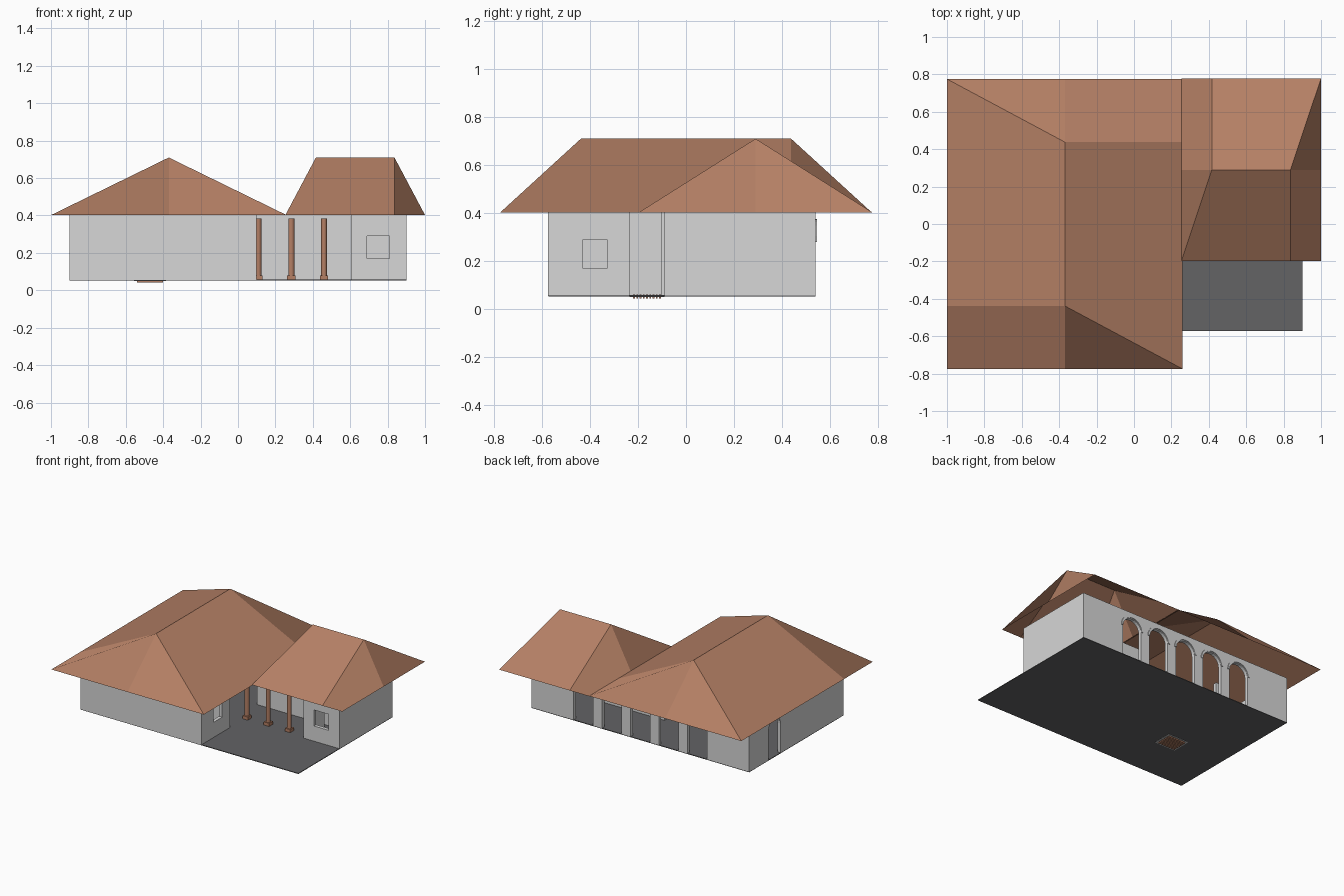
import bpy, bmesh, math
from mathutils import Matrix, Vector

if "Cube" in bpy.data.objects:
    bpy.data.objects.remove(bpy.data.objects["Cube"])

Z0, Z1, T = 0.055, 0.402, 0.026      # floor level, wall top, wall thickness


def material(name, rgb):
    m = bpy.data.materials.new(name)
    m.diffuse_color = (*rgb, 1)
    m.use_nodes = True
    m.node_tree.nodes["Principled BSDF"].inputs["Base Color"].default_value = m.diffuse_color
    return m


PLASTER = material("pale_grey_plaster", (0.68, 0.68, 0.68))
TILE = material("terracotta", (0.46, 0.215, 0.13))
FLOOR = material("dark_grey_floor", (0.125, 0.125, 0.13))


def finish(name, bm, mat, normals=True):
    if normals:
        bmesh.ops.recalc_face_normals(bm, faces=bm.faces[:])
    me = bpy.data.meshes.new(name)
    bm.to_mesh(me)
    bm.free()
    me.materials.append(mat)
    ob = bpy.data.objects.new(name, me)
    bpy.context.collection.objects.link(ob)
    return ob


def add_box(bm, lo, hi):
    lo, hi = Vector(lo), Vector(hi)
    bmesh.ops.create_cube(bm, size=1, matrix=Matrix.Translation((lo + hi) / 2)
                          @ Matrix.Diagonal((*(hi - lo), 1)))


def box(name, lo, hi, mat):
    bm = bmesh.new()
    add_box(bm, lo, hi)
    return finish(name, bm, mat)


def arc(c, r, z, n=12):
    return [(c - r * math.cos(math.pi * i / n), z + r * math.sin(math.pi * i / n))
            for i in range(n + 1)]


def extrude_profile(bm, pts, axis, at, depth):
    """Profile of (along, z) points, extruded across the wall."""
    def place(s, z):
        return (s, at, z) if axis == 'x' else (at, s, z)
    f = bm.faces.new([bm.verts.new(place(s, z)) for s, z in pts])
    ext = bmesh.ops.extrude_face_region(bm, geom=[f])
    vs = [v for v in ext['geom'] if isinstance(v, bmesh.types.BMVert)]
    bmesh.ops.translate(bm, verts=vs, vec=(0, depth, 0) if axis == 'x' else (depth, 0, 0))


def arched_wall(name, axis, at, s0, s1, centres, r, spring):
    pts = [(s0, Z1), (s0, Z0)]
    for c in centres:
        pts += [(c - r, Z0)] + arc(c, r, spring) + [(c + r, Z0)]
    pts += [(s1, Z0), (s1, Z1)]
    bm = bmesh.new()
    extrude_profile(bm, pts, axis, at, T)
    return finish(name, bm, PLASTER)


def wall(name, axis, at, s0, s1, window=None):
    """Straight wall; window = (start, end, sill, head)."""
    bm = bmesh.new()

    def piece(a, b, z0, z1):
        if axis == 'x':
            add_box(bm, (a, at, z0), (b, at + T, z1))
        else:
            add_box(bm, (at, a, z0), (at + T, b, z1))
    if window:
        a, b, sill, head = window
        piece(s0, a, Z0, Z1)
        piece(b, s1, Z0, Z1)
        piece(a, b, Z0, sill)
        piece(a, b, head, Z1)
    else:
        piece(s0, s1, Z0, Z1)
    return finish(name, bm, PLASTER)


def hip_roof(name, centre, L, W, r, turn):
    """Open hipped shell, ridge along local x; two corners hipped, two as bent quads."""
    bm = bmesh.new()
    zb, zt = 0.402, 0.71
    for s in (1, -1):
        def v(x, y, z):
            return bm.verts.new((s * x, s * y, z))
        faces = [
            [(r, 0, zt), (L, 0, zb), (L, W, zb)],
            [(-r, 0, zt), (r, 0, zt), (L, W, zb), (-r, W, zb)],
            [(-r, 0, zt), (-r, W, zb), (-L, W, zb), (-L, 0, zb)],
        ]
        for f in faces:
            bm.faces.new([v(*p) for p in f])
    bmesh.ops.remove_doubles(bm, verts=bm.verts[:], dist=1e-4)
    bm.normal_update()
    for f in bm.faces:
        if f.normal.z < 0:
            f.normal_flip()
    if turn:
        bm.transform(Matrix.Rotation(math.pi / 2, 4, 'Z'))
    bm.transform(Matrix.Translation((*centre, 0)))
    return finish(name, bm, TILE, False)


# Roofs
hip_roof("main_roof", (-0.37, 0), 0.775, 0.63, 0.438, True)
hip_roof("side_roof", (0.6265, 0.29), 0.3735, 0.488, 0.21, False)

# Floor slab
box("floor", (-0.9, -0.573, 0.052), (0.9, 0.54, 0.057), FLOOR)

# Back arcade and left wall with arched door
bays = [i * 0.235 for i in range(-2, 3)]
arched_wall("back_arcade", 'x', 0.54 - T, -0.9, 0.9, bays, 0.08, 0.275)
arched_wall("left_wall", 'y', -0.9, -0.573, 0.54 - T, [0.24], 0.07, 0.275)

# Raised bands over the arches
bm = bmesh.new()
for c in bays:
    extrude_profile(bm, arc(c, 0.096, 0.28) + arc(c, 0.081, 0.28)[::-1], 'x', 0.538, 0.008)
finish("arch_bands", bm, PLASTER)

# Outer walls
wall("front_wall", 'x', -0.575, -0.9, 0.1)
wall("courtyard_wall", 'y', 0.1 - T, -0.575 + T, -0.235, (-0.43, -0.33, 0.17, 0.29))
wall("courtyard_return", 'x', -0.235 - T, -0.02, 0.1 - T)
wall("right_wall", 'y', 0.9 - T, -0.09, 0.54 - T)
wall("right_front_wall", 'x', -0.09, 0.605, 0.9 - T, (0.69, 0.81, 0.17, 0.29))
wall("porch_side_wall", 'y', 0.605, -0.09 + T, 0.12)

# Inner walls
wall("porch_back_wall", 'x', 0.17, 0.04, 0.63)
wall("inner_return", 'x', -0.28, -0.35, -0.17)
wall("inner_cross_wall", 'y', -0.35, -0.44, -0.28)
wall("inner_front_wall", 'x', -0.44, -0.75, -0.35)
wall("inner_left_wall", 'y', -0.76, -0.44, -0.1)
wall("inner_pier", 'x', 0.16, -0.65, -0.57)

# Porch posts with square bases
for i in range(3):
    x, y = 0.11 + 0.175 * i, -0.05
    bm = bmesh.new()
    add_box(bm, (x - 0.022, y - 0.022, Z0), (x + 0.022, y + 0.022, 0.08))
    bmesh.ops.create_cone(bm, cap_ends=True, segments=16, radius1=0.016, radius2=0.016,
                          depth=0.31, matrix=Matrix.Translation((x, y, 0.23)))
    finish(f"porch_post_{i + 1}", bm, TILE)

# Floor grate: slats in a pale frame
bm = bmesh.new()
for i in range(9):
    y = -0.22 + i * 0.0135
    add_box(bm, (-0.54, y, 0.043), (-0.4, y + 0.007, 0.06))
finish("floor_grate", bm, TILE)
bm = bmesh.new()
for y in (-0.235, -0.1):
    add_box(bm, (-0.555, y, 0.05), (-0.385, y + 0.01, 0.058))
for x in (-0.555, -0.395):
    add_box(bm, (x, -0.225, 0.05), (x + 0.01, -0.1, 0.058))
finish("grate_frame", bm, PLASTER)
